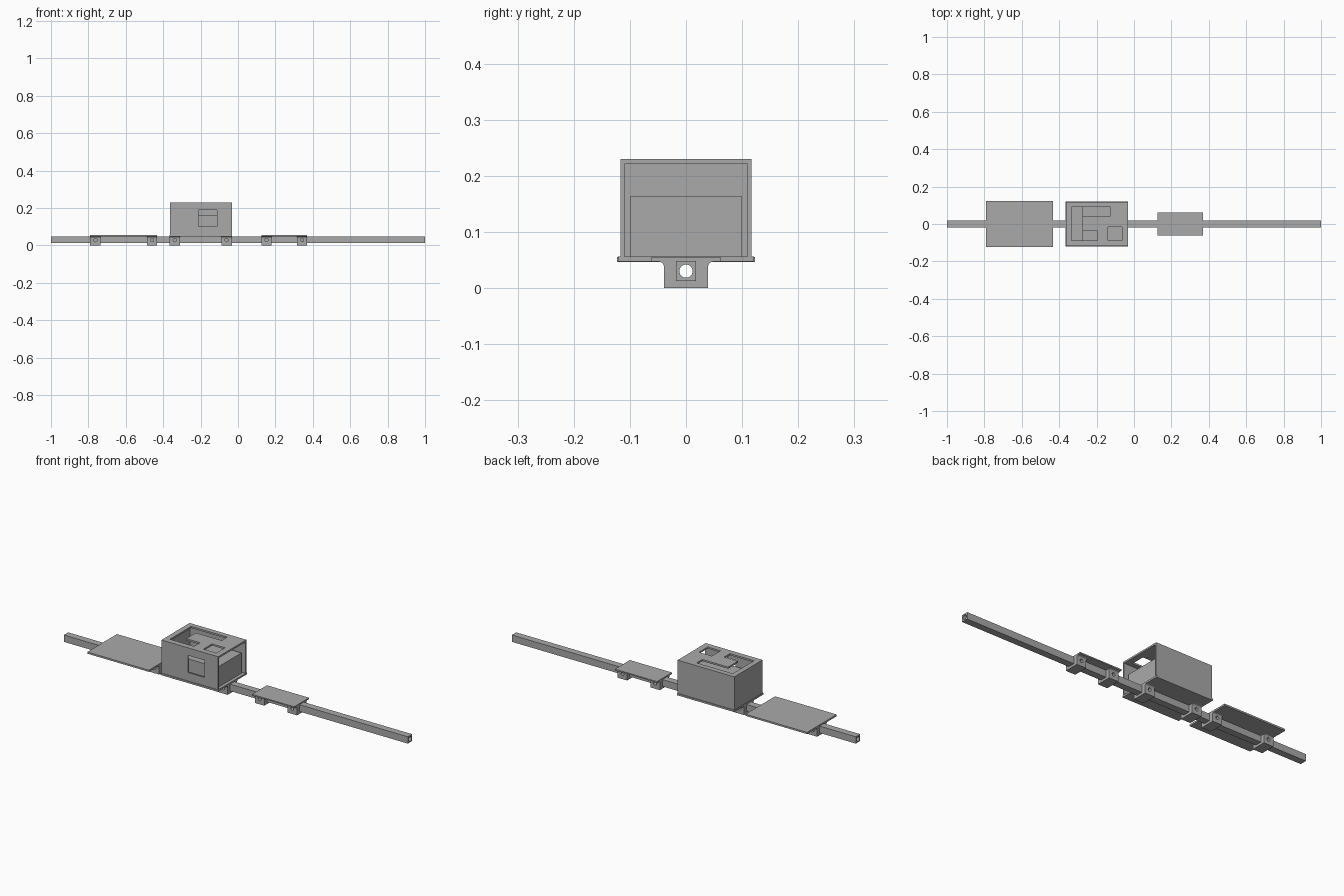
import bpy, bmesh, math
from mathutils import Matrix

if "Cube" in bpy.data.objects:
    bpy.data.objects.remove(bpy.data.objects["Cube"], do_unlink=True)

grey = bpy.data.materials.new("plain grey")
grey.use_nodes = True
grey.diffuse_color = (0.4, 0.4, 0.4, 1)
grey.node_tree.nodes["Principled BSDF"].inputs["Base Color"].default_value = (0.4, 0.4, 0.4, 1)


def finish(name, bm):
    bmesh.ops.recalc_face_normals(bm, faces=bm.faces)
    mesh = bpy.data.meshes.new(name)
    bm.to_mesh(mesh)
    bm.free()
    mesh.materials.append(grey)
    ob = bpy.data.objects.new(name, mesh)
    bpy.context.collection.objects.link(ob)
    return ob


def box(name, x, y, z):
    """Block from three (low, high) ranges."""
    bm = bmesh.new()
    bmesh.ops.create_cube(bm, size=1)
    for v in bm.verts:
        v.co = [(r[0] + r[1]) / 2 + c * (r[1] - r[0]) for c, r in zip(v.co, (x, y, z))]
    return finish(name, bm)


def rod(name, centre, radius, length, axis):
    """Cylinder along x or y."""
    bm = bmesh.new()
    turn = Matrix.Rotation(math.pi / 2, 4, 'Y' if axis == 'x' else 'X')
    bmesh.ops.create_cone(bm, cap_ends=True, segments=24, radius1=radius, radius2=radius,
                          depth=length, matrix=Matrix.Translation(centre) @ turn)
    return finish(name, bm)


def cut(ob, cutter):
    cutter.hide_render = True
    mod = ob.modifiers.new("cut", 'BOOLEAN')
    mod.operation = 'DIFFERENCE'
    mod.solver = 'EXACT'
    mod.object = cutter
    bpy.context.view_layer.objects.active = ob
    bpy.ops.object.modifier_apply(modifier=mod.name)
    bpy.data.objects.remove(cutter, do_unlink=True)


def smooth(ob):
    bpy.ops.object.select_all(action='DESELECT')
    ob.select_set(True)
    bpy.context.view_layer.objects.active = ob
    bpy.ops.object.shade_smooth_by_angle(angle=math.radians(30))


BAR, BAR_LOW, BAR_TOP, MID = 0.018, 0.012, 0.048, 0.03

# Long square rail with a round bore
rail = box("rail", (-1, 1), (-BAR, BAR), (BAR_LOW, BAR_TOP))
cut(rail, rod("bore_cutter", (0, 0, MID), 0.0118, 2.2, 'x'))
smooth(rail)


def bracket(name, x0, x1):
    """U-shaped clamp around the rail, with flared shoulders and screw holes."""
    half, r = 0.039, 0.01
    side = [(half, 0)]
    for i in range(7):
        a = math.pi - i * math.pi / 12
        side.append((half + r + r * math.cos(a), 0.037 + r * math.sin(a)))
    side += [(0.062, 0.047), (0.062, 0.049), (BAR, 0.049), (BAR, BAR_LOW)]
    outline = side + [(-y, z) for y, z in reversed(side)]
    bm = bmesh.new()
    face = bm.faces.new([bm.verts.new((x0, y, z)) for y, z in outline])
    ext = bmesh.ops.extrude_face_region(bm, geom=[face])
    moved = [g for g in ext["geom"] if isinstance(g, bmesh.types.BMVert)]
    bmesh.ops.translate(bm, verts=moved, vec=(x1 - x0, 0, 0))
    ob = finish(name, bm)
    cut(ob, rod("screw_cutter", ((x0 + x1) / 2, 0, 0.028), 0.009, 0.2, 'y'))
    smooth(ob)


# Platforms, each carried by a bracket at both ends
WIDTH = 0.055
for name, x0, x1, half, low, top in (("large_platform", -0.79, -0.432, 0.123, 0.046, 0.055),
                                     ("housing_base", -0.365, -0.033, 0.121, 0.047, 0.056),
                                     ("small_platform", 0.125, 0.37, 0.062, 0.048, 0.054)):
    box(name, (x0, x1), (-half, half), (low, top))
    bracket(name + "_outer_bracket", x0, x0 + WIDTH)
    bracket(name + "_inner_bracket", x1 - WIDTH, x1)

# Housing: a thin shell, open at the left end
L, R, W, T = -0.363, -0.033, 0.117, 0.007
housing = box("housing", (L, R), (-W, W), (0.05, 0.23))
cut(housing, box("inside_cutter", (L + T, R + 0.1), (T - W, W - T), (0, 0.221)))

# Roof openings
for x, y in (((-0.335, -0.275), (-0.087, 0.09)),
             ((-0.28, -0.125), (0.043, 0.09)),
             ((-0.28, -0.195), (-0.087, -0.037)),
             ((-0.14, -0.065), (-0.087, -0.015))):
    cut(housing, box("roof_cutter", x, y, (0.2, 0.3)))

# Front window
cut(housing, box("window_cutter", (-0.21, -0.112), (-0.2, -0.08), (0.1, 0.19)))

# Block stored inside the housing
box("inner_block", (-0.275, -0.05), (-0.1, 0.1), (0.055, 0.163))
